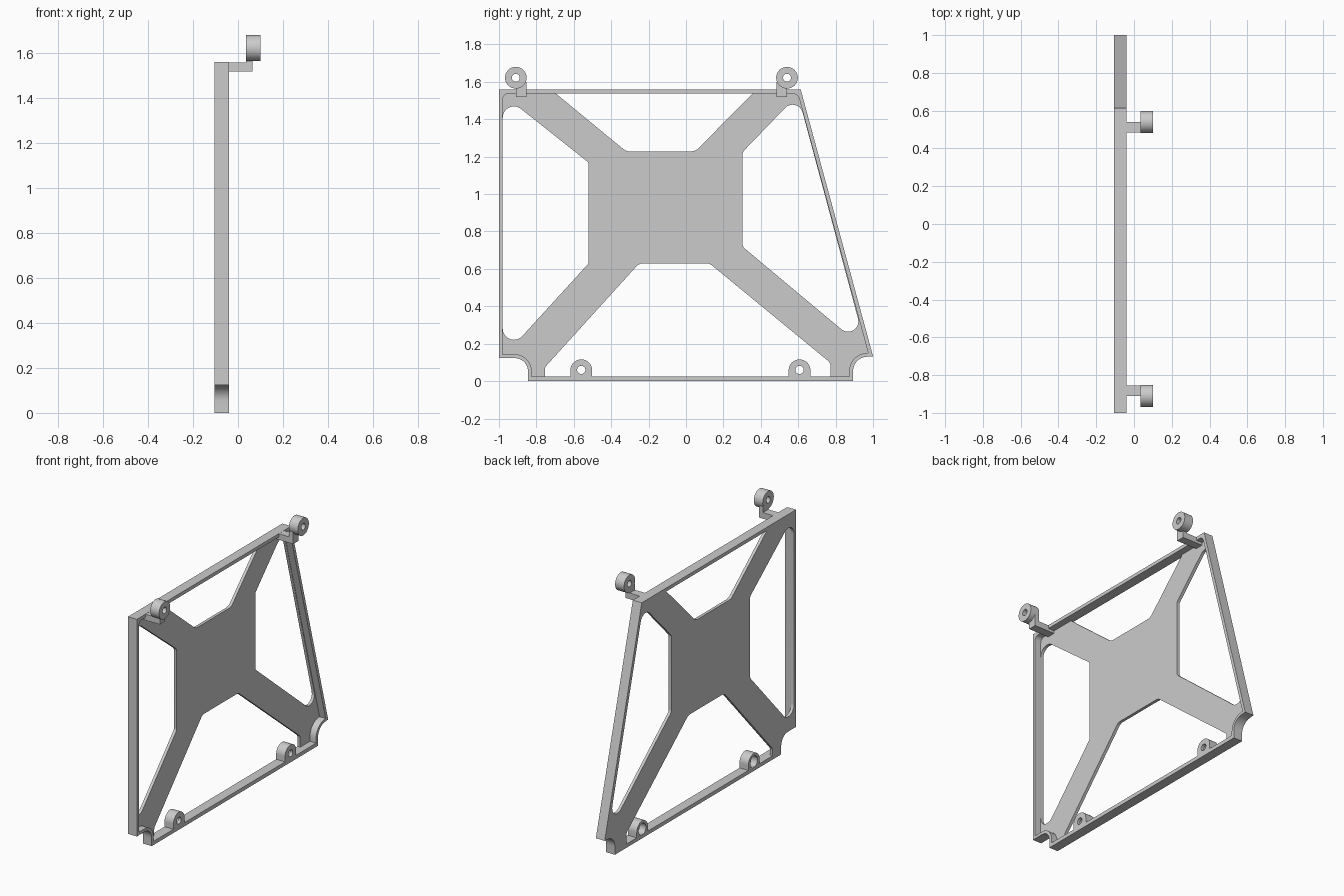
import bpy, bmesh, math
from mathutils import Vector, Matrix

cube = bpy.data.objects.get("Cube")
if cube:
    bpy.data.objects.remove(cube)

grey = bpy.data.materials.new("plain grey")
grey.use_nodes = True
grey.diffuse_color = (0.6, 0.6, 0.6, 1)
grey.node_tree.nodes["Principled BSDF"].inputs["Base Color"].default_value = (0.6, 0.6, 0.6, 1)

# Profiles are drawn in (y, z) and extruded along x
TO_SIDE = Matrix(((0, 0, 1, 0), (1, 0, 0, 0), (0, 1, 0, 0), (0, 0, 0, 1)))


def rounded(corners, steps=8):
    """Turn (y, z, radius) corners into a closed outline with filleted corners."""
    out = []
    for i, (y, z, r) in enumerate(corners):
        p = Vector((y, z))
        if r == 0:
            out.append(p)
            continue
        a = (Vector(corners[i - 1][:2]) - p).normalized()
        b = (Vector(corners[(i + 1) % len(corners)][:2]) - p).normalized()
        half = a.angle(b) / 2
        centre = p + (a + b).normalized() * (r / math.sin(half))
        start = p + a * (r / math.tan(half)) - centre
        end = p + b * (r / math.tan(half)) - centre
        sweep = start.angle_signed(end)
        for k in range(steps + 1):
            out.append(centre + Matrix.Rotation(-sweep * k / steps, 2) @ start)
    return out


def circle(y, z, r, n=32):
    return [Vector((y + r * math.cos(math.tau * k / n), z + r * math.sin(math.tau * k / n)))
            for k in range(n)]


def finish(ob):
    ob.data.materials.clear()
    ob.data.materials.append(grey)
    bpy.ops.object.select_all(action='DESELECT')
    ob.select_set(True)
    bpy.context.view_layer.objects.active = ob
    bpy.ops.object.shade_smooth_by_angle(angle=math.radians(35))


def slab(name, x0, x1, loops):
    """Extrude an outline with holes between two x positions."""
    cu = bpy.data.curves.new(name, 'CURVE')
    cu.dimensions = '2D'
    cu.fill_mode = 'BOTH'
    cu.extrude = (x1 - x0) / 2
    for loop in loops:
        sp = cu.splines.new('POLY')
        sp.points.add(len(loop) - 1)
        for pt, co in zip(sp.points, loop):
            pt.co = (co.x, co.y, 0, 1)
        sp.use_cyclic_u = True
    tmp = bpy.data.objects.new(name + "_curve", cu)
    bpy.context.collection.objects.link(tmp)
    bpy.context.view_layer.update()
    dg = bpy.context.evaluated_depsgraph_get()
    me = bpy.data.meshes.new_from_object(tmp.evaluated_get(dg))
    bpy.data.objects.remove(tmp)
    me.transform(Matrix.Translation(((x0 + x1) / 2, 0, 0)) @ TO_SIDE)
    bm = bmesh.new()
    bm.from_mesh(me)
    bmesh.ops.remove_doubles(bm, verts=bm.verts, dist=1e-5)
    bmesh.ops.recalc_face_normals(bm, faces=bm.faces)
    bm.to_mesh(me)
    bm.free()
    ob = bpy.data.objects.new(name, me)
    bpy.context.collection.objects.link(ob)
    finish(ob)
    return ob


def box(name, lo, hi):
    lo, hi = Vector(lo), Vector(hi)
    bpy.ops.mesh.primitive_cube_add(size=1, location=(lo + hi) / 2)
    ob = bpy.context.object
    ob.name = name
    ob.data.transform(Matrix.Diagonal((*(hi - lo), 1)))
    finish(ob)


BACK, SKIN, FACE = -0.105, -0.085, -0.04

# Outer and inner edges of the rim
outer = rounded([(-1, 1.56, 0), (0.613, 1.56, 0), (1, 0.133, 0), (0.893, 0.125, 0.078),
                 (0.893, 0, 0), (-0.845, 0, 0), (-0.845, 0.123, 0.07), (-1, 0.123, 0)])
inner = rounded([(-0.98, 1.537, 0.03), (0.598, 1.537, 0.04), (0.974, 0.15, 0),
                 (0.873, 0.145, 0.095), (0.873, 0.025, 0), (-0.825, 0.025, 0),
                 (-0.825, 0.143, 0.09), (-0.98, 0.143, 0)])

# Openings that leave a four-armed web
top_gap = rounded([(-0.695, 1.537, 0), (-0.32, 1.228, 0.06), (0.05, 1.228, 0.06), (0.355, 1.537, 0)])
left_gap = rounded([(-0.98, 1.533, 0.06), (-0.52, 1.168, 0.03), (-0.52, 0.63, 0.03), (-0.98, 0.126, 0.06)])
right_gap = rounded([(0.598, 1.531, 0.055), (0.303, 1.225, 0.03), (0.303, 0.718, 0.03), (0.965, 0.165, 0.055)])
low_gap = rounded([(-0.755, 0.025, 0), (-0.755, 0.073, 0.03), (-0.25, 0.63, 0.05),
                   (0.125, 0.63, 0.05), (0.772, 0.098, 0.03), (0.772, 0.025, 0)])

slab("web_plate", BACK, SKIN, [outer, top_gap, left_gap, right_gap, low_gap])
slab("rim", SKIN, FACE, [outer, inner])

# Lower bosses: small screw hole in front, wider pocket behind
for side, y in (("front", -0.56), ("back", 0.607)):
    dome = rounded([(y - 0.058, 0.012, 0), (y - 0.058, 0.116, 0.0579),
                    (y + 0.058, 0.116, 0.0579), (y + 0.058, 0.012, 0)], 12)
    slab(side + "_boss_face", -0.06, FACE, [dome, circle(y, 0.06, 0.022)])
    slab(side + "_boss_pocket", BACK, -0.06, [dome, circle(y, 0.06, 0.038)])

# Upper lugs: arm out from the rim, short riser and a ring
for side, y, s in (("front", -0.91, 1), ("back", 0.54, -1)):
    y0, y1 = sorted((y, y + s * 0.056))
    box(side + "_lug_arm", (SKIN, y0, 1.519), (0.065, y1, 1.559))
    box(side + "_lug_riser", (0.035, y0, 1.55), (0.065, y1, 1.598))
    slab(side + "_lug_ring", 0.035, 0.10, [circle(y, 1.622, 0.058), circle(y, 1.622, 0.021)])
